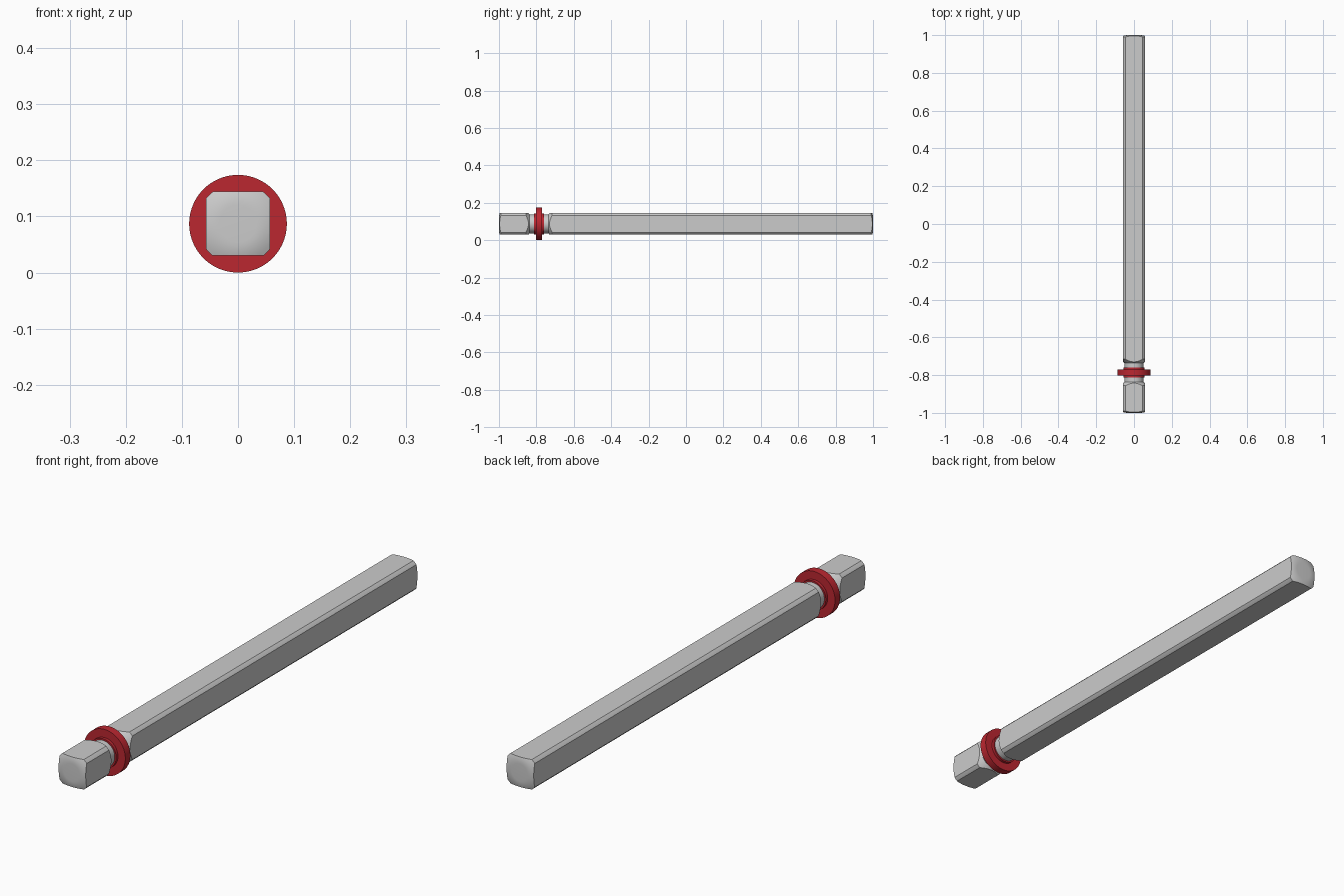
import bpy, bmesh, math

if "Cube" in bpy.data.objects:
    bpy.data.objects.remove(bpy.data.objects["Cube"])

CZ = 0.087        # height of the shaft axis
HALF = 0.057      # half width of the square bar
R = 0.0726        # turned radius that trims the bar corners
GROOVE_Y = -0.786


def lathe(name, profile, closed=False, n=96):
    """Revolve (y, radius) points around the shaft axis."""
    bm = bmesh.new()
    verts = [bm.verts.new((r, y, CZ)) for y, r in profile]
    pairs = list(zip(verts, verts[1:]))
    if closed:
        pairs.append((verts[-1], verts[0]))
    edges = [bm.edges.new(p) for p in pairs]
    bmesh.ops.spin(bm, geom=verts + edges, cent=(0, 0, CZ), axis=(0, 1, 0),
                   angle=math.tau, steps=n, use_duplicate=False)
    bmesh.ops.remove_doubles(bm, verts=bm.verts, dist=1e-5)
    bmesh.ops.recalc_face_normals(bm, faces=bm.faces)
    mesh = bpy.data.meshes.new(name)
    bm.to_mesh(mesh)
    bm.free()
    ob = bpy.data.objects.new(name, mesh)
    bpy.context.collection.objects.link(ob)
    return ob


def activate(ob):
    bpy.ops.object.select_all(action='DESELECT')
    ob.select_set(True)
    bpy.context.view_layer.objects.active = ob


# Turned shaft: softly domed ends and a groove with conical shoulders
flat = 0.033
dome = [(0.010 * (i / 6) ** 2, flat + (R - flat) * i / 6) for i in range(7)]
profile = [(-1, 0)] + [(-1 + d, r) for d, r in dome]
profile += [(GROOVE_Y + d, r) for d, r in
            ((-0.07, R), (-0.05, 0.05), (0.05, 0.05), (0.07, R))]
profile += [(1 - d, r) for d, r in reversed(dome)] + [(1, 0)]
shaft = lathe("square_shaft", profile)

# Square envelope that cuts the four flats
bpy.ops.mesh.primitive_cube_add(size=2, location=(0, 0, CZ))
cutter = bpy.context.object
cutter.name = "flats_cutter"
cutter.scale = (HALF, 1.2, HALF)
cutter.hide_render = True

activate(shaft)
mod = shaft.modifiers.new("flats", 'BOOLEAN')
mod.operation = 'INTERSECT'
mod.solver = 'EXACT'
mod.object = cutter
bpy.ops.object.modifier_apply(modifier=mod.name)
bpy.data.objects.remove(cutter)
bpy.ops.object.shade_smooth_by_angle(angle=math.radians(20))

# Red retaining ring: thin flange on a narrow hub
ring = lathe("retaining_ring", [(GROOVE_Y + d, r) for d, r in (
    (-0.026, 0.049), (-0.026, 0.056), (-0.015, 0.056), (-0.015, CZ),
    (0.015, CZ), (0.015, 0.056), (0.026, 0.056), (0.026, 0.049))], closed=True)
red = bpy.data.materials.new("red")
red.diffuse_color = (0.5, 0.02, 0.03, 1)
red.use_nodes = True
red.node_tree.nodes["Principled BSDF"].inputs["Base Color"].default_value = red.diffuse_color
ring.data.materials.append(red)
activate(ring)
bpy.ops.object.shade_smooth_by_angle(angle=math.radians(30))
